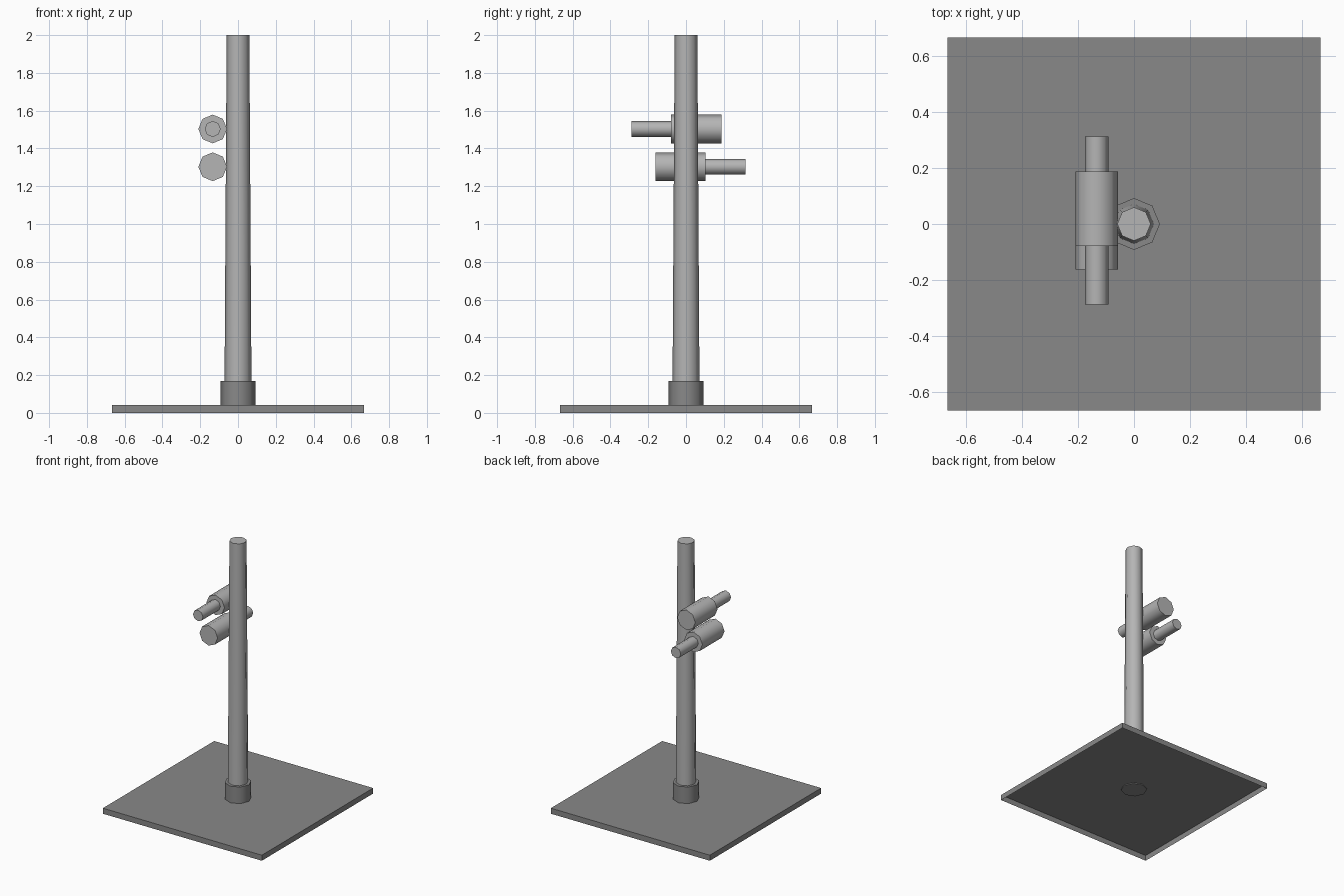
import bpy, bmesh, math
from mathutils import Matrix

if "Cube" in bpy.data.objects:
    bpy.data.objects.remove(bpy.data.objects["Cube"])


def material(name, value):
    m = bpy.data.materials.new(name)
    m.diffuse_color = (value, value, value, 1)
    m.use_nodes = True
    m.node_tree.nodes["Principled BSDF"].inputs["Base Color"].default_value = m.diffuse_color
    return m


light_grey = material("light grey", 0.46)
dark_grey = material("dark grey", 0.25)


def add_object(name, bm, mat):
    mesh = bpy.data.meshes.new(name)
    bm.to_mesh(mesh)
    bm.free()
    mesh.materials.append(mat)
    obj = bpy.data.objects.new(name, mesh)
    bpy.context.collection.objects.link(obj)
    return obj


def tube(name, start, end, r1, r2, mat, x=0.0, z=None):
    """Eight-sided smooth cylinder: upright along z, or along y at (x, z)."""
    bm = bmesh.new()
    bmesh.ops.create_cone(bm, cap_ends=True, segments=8, radius1=r1, radius2=r2,
                          depth=end - start,
                          matrix=Matrix.Translation((0, 0, (start + end) / 2)))
    if z is not None:
        bm.transform(Matrix.Translation((x, 0, z)) @ Matrix.Rotation(-math.pi / 2, 4, 'X'))
    obj = add_object(name, bm, mat)
    bpy.ops.object.select_all(action='DESELECT')
    obj.select_set(True)
    bpy.context.view_layer.objects.active = obj
    bpy.ops.object.shade_smooth_by_angle(angle=math.radians(60))


# Base plate, open underneath
bm = bmesh.new()
bmesh.ops.create_cube(bm, size=1, matrix=Matrix.Translation((0, 0, 0.021))
                      @ Matrix.Diagonal((1.336, 1.336, 0.042, 1)))
bottom = [f for f in bm.faces if f.normal.z < -0.5]
bmesh.ops.delete(bm, geom=bottom, context='FACES_ONLY')
add_object("base_plate", bm, dark_grey)

# Collar and tapered pole
tube("collar", 0.036, 0.168, 0.0925, 0.0925, dark_grey)
tube("pole", 0.05, 2.0, 0.072, 0.06, light_grey)

# Two side cylinders with rods, pointing opposite ways
for label, z, body, rod in (("upper", 1.503, (-0.079, 0.188), (-0.289, -0.079)),
                            ("lower", 1.303, (-0.162, 0.103), (0.103, 0.314))):
    tube(label + "_cylinder", *body, 0.076, 0.076, light_grey, -0.134, z)
    tube(label + "_rod", *rod, 0.042, 0.042, light_grey, -0.134, z)
